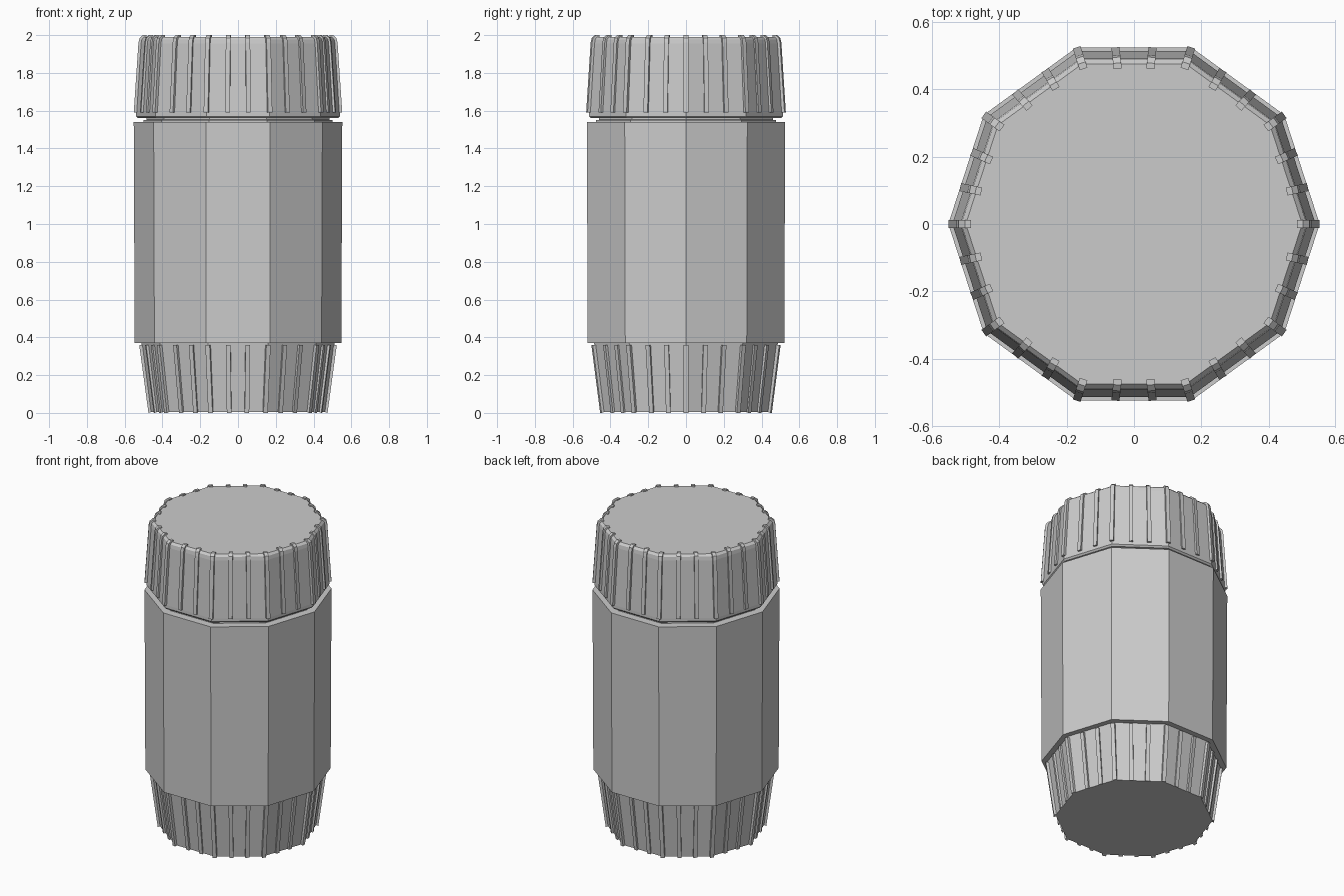
import bpy, bmesh
from math import sin, cos, pi, radians

if "Cube" in bpy.data.objects:
    bpy.data.objects.remove(bpy.data.objects["Cube"])

SIDES = 10
RIBS = 30


def make_object(name, bm):
    bmesh.ops.recalc_face_normals(bm, faces=bm.faces)
    mesh = bpy.data.meshes.new(name)
    bm.to_mesh(mesh)
    bm.free()
    ob = bpy.data.objects.new(name, mesh)
    bpy.context.collection.objects.link(ob)
    return ob


def decagon_solid(name, profile):
    """Closed ten-sided solid from (corner radius, height) rings."""
    bm = bmesh.new()
    rings = [[bm.verts.new((r * cos(2 * pi * i / SIDES), r * sin(2 * pi * i / SIDES), z))
              for i in range(SIDES)] for r, z in profile]
    for low, high in zip(rings, rings[1:]):
        for i in range(SIDES):
            j = (i + 1) % SIDES
            bm.faces.new((low[i], low[j], high[j], high[i]))
    bm.faces.new(rings[0][::-1])
    bm.faces.new(rings[-1])
    return make_object(name, bm)


def grip_ribs(name, outer, inner, width=0.024):
    """Thin radial ribs following the decagon wall; outer/inner are (radius, height)."""
    bm = bmesh.new()
    for k in range(RIBS):
        a = 2 * pi * k / RIBS
        off = (k % 3) * radians(12) - radians(18)
        f = cos(radians(18)) / cos(off)          # wall distance at this angle
        sides = []
        for t in (-width / 2, width / 2):
            sides.append([[bm.verts.new((f * r * cos(a) - t * sin(a),
                                         f * r * sin(a) + t * cos(a), z))
                           for r, z in line] for line in (outer, inner)])
        (ao, ai), (bo, bi) = sides
        n = len(outer)
        for i in range(n - 1):
            bm.faces.new((ao[i], bo[i], bo[i + 1], ao[i + 1]))
            bm.faces.new((ai[i], ai[i + 1], bi[i + 1], bi[i]))
            bm.faces.new((ao[i], ao[i + 1], ai[i + 1], ai[i]))
            bm.faces.new((bo[i], bi[i], bi[i + 1], bo[i + 1]))
        for i in (0, n - 1):
            bm.faces.new((ao[i], ai[i], bi[i], bo[i]))
    return make_object(name, bm)


# Tapered base with ribs
decagon_solid("base", [(0.464, 0.004), (0.512, 0.375)])
grip_ribs("base_ribs",
          [(0.474, 0.0), (0.523, 0.36)],
          [(0.455, 0.006), (0.500, 0.36)])

# Main barrel, slightly wider at the top
decagon_solid("body", [(0.547, 0.37), (0.552, 1.54)])

# Neck showing in the gap under the cap
decagon_solid("neck", [(0.50, 1.53), (0.50, 1.55), (0.485, 1.552), (0.485, 1.575)])

# Cap with a small lower chamfer and rounded top edge
decagon_solid("cap", [(0.530, 1.56), (0.540, 1.57), (0.540, 1.59),
                      (0.517, 1.955), (0.513, 1.978), (0.500, 1.991)])
grip_ribs("cap_ribs",
          [(0.552, 1.59), (0.527, 1.96), (0.521, 1.985), (0.503, 2.0), (0.485, 2.0)],
          [(0.530, 1.59), (0.505, 1.955), (0.500, 1.972), (0.495, 1.98), (0.485, 1.985)])
